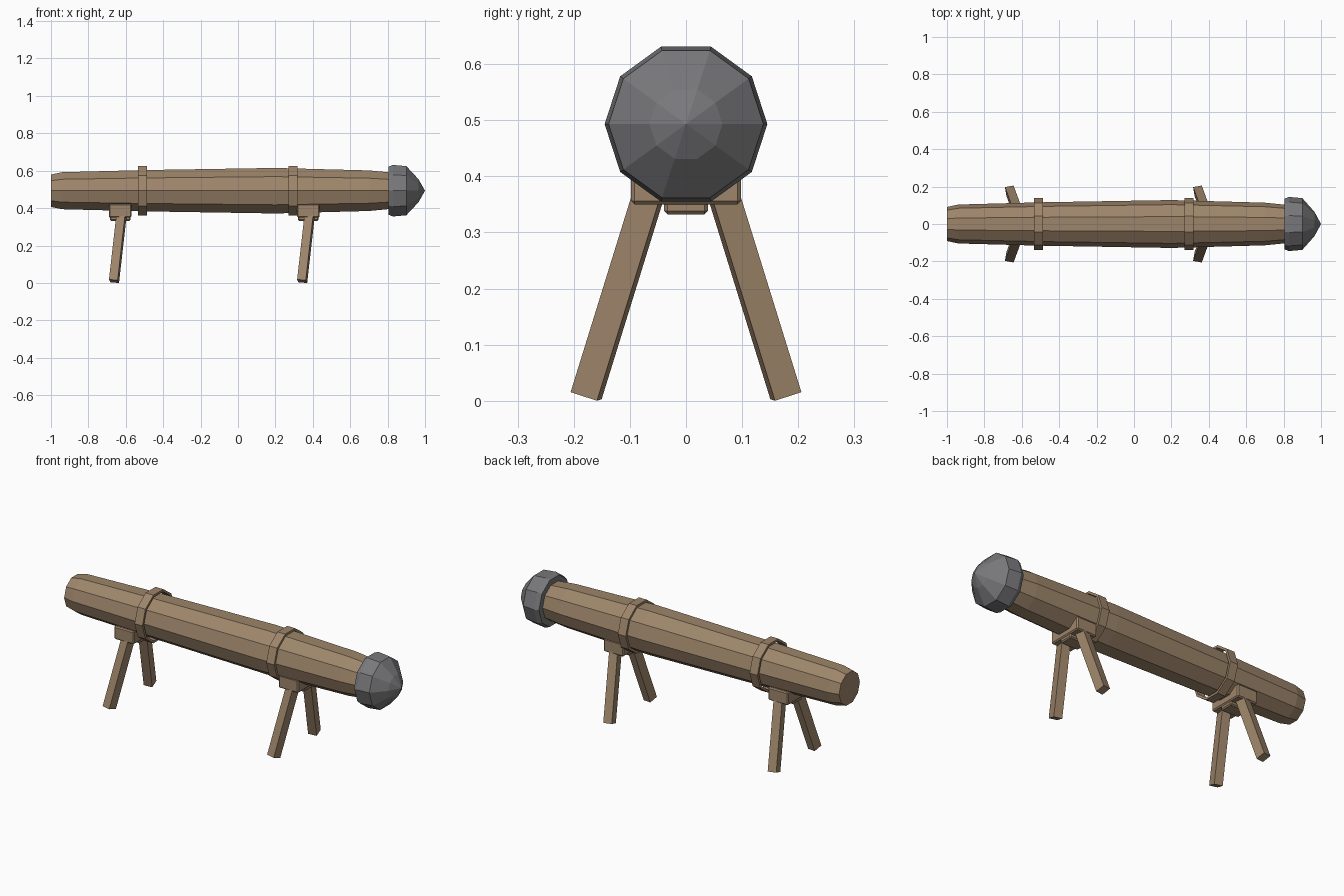
import bpy, bmesh, math
from mathutils import Vector, Matrix

cube = bpy.data.objects.get("Cube")
if cube:
    bpy.data.objects.remove(cube, do_unlink=True)

SIDES = 10
AXIS_Z = 0.493


def material(name, rgb):
    m = bpy.data.materials.new(name)
    m.use_nodes = True
    m.diffuse_color = (*rgb, 1)
    m.node_tree.nodes["Principled BSDF"].inputs["Base Color"].default_value = (*rgb, 1)
    return m


wood = material("wood brown", (0.34, 0.235, 0.145))
iron = material("iron grey", (0.19, 0.19, 0.2))


def finish(bm, name, mat):
    bmesh.ops.recalc_face_normals(bm, faces=bm.faces)
    mesh = bpy.data.meshes.new(name)
    bm.to_mesh(mesh)
    bm.free()
    mesh.materials.append(mat)
    ob = bpy.data.objects.new(name, mesh)
    bpy.context.collection.objects.link(ob)
    return ob


def lathe(name, profile, mat, closed=False):
    """Turn (x, radius) points around the long axis of the ram."""
    bm = bmesh.new()
    rings = []
    for x, r in profile:
        if r == 0:
            rings.append([bm.verts.new((x, 0, AXIS_Z))] * SIDES)
            continue
        angles = [math.tau * i / SIDES for i in range(SIDES)]
        rings.append([bm.verts.new((x, r * math.cos(a), AXIS_Z + r * math.sin(a)))
                      for a in angles])
    pairs = list(zip(rings, rings[1:]))
    if closed:
        pairs.append((rings[-1], rings[0]))
    for a, b in pairs:
        for i in range(SIDES):
            j = (i + 1) % SIDES
            bm.faces.new(dict.fromkeys((a[i], a[j], b[j], b[i])))
    if not closed:
        for ring in (rings[0], rings[-1]):
            if ring[0] is not ring[1]:
                bm.faces.new(ring)
    return finish(bm, name, mat)


def box(name, matrix, mat, bevel=0.0):
    bm = bmesh.new()
    bmesh.ops.create_cube(bm, size=1, matrix=matrix)
    if bevel:
        bmesh.ops.bevel(bm, geom=bm.edges[:], offset=bevel, segments=1, affect='EDGES')
    return finish(bm, name, mat)


def block(name, center, size, mat, bevel):
    return box(name, Matrix.Translation(center) @ Matrix.Diagonal((*size, 1)), mat, bevel)


def leg(name, foot, top, yaw, mat):
    """Square post from foot to top, twisted a little about its length."""
    foot, top = Vector(foot), Vector(top)
    d = (top - foot).normalized()
    u = Vector((math.cos(yaw), math.sin(yaw), 0))
    u = (u - d * u.dot(d)).normalized()
    v = d.cross(u)
    rot = Matrix((u, v, d)).transposed().to_4x4()
    size = Matrix.Diagonal((0.047, 0.05, (top - foot).length, 1))
    return box(name, Matrix.Translation((foot + top) / 2) @ rot @ size, mat)


# Tapered log
lathe("log", [(-1, 0.091), (-0.94, 0.104), (-0.5, 0.116), (0.2, 0.128),
              (0.7, 0.114), (0.82, 0.102)], wood)

# Faceted iron head
lathe("ram_head", [(0.805, 0.135), (0.828, 0.145), (0.9, 0.138),
                   (0.965, 0.065), (1, 0)], iron)

# Straps around the log
for name, x in (("rear_band", -0.511), ("front_band", 0.295)):
    lathe(name, [(x - 0.024, 0.127), (x - 0.024, 0.14),
                 (x + 0.024, 0.14), (x + 0.024, 0.127)], wood, closed=True)

# Trestles: saddle, centre block and splayed legs
for end, x in (("rear", -0.63), ("front", 0.376)):
    block(end + "_saddle", (x, 0, 0.386), (0.122, 0.196, 0.072), wood, 0.006)
    block(end + "_centre_block", (x, 0, 0.349), (0.11, 0.078, 0.034), wood, 0.006)
    for side, s in (("left", 1), ("right", -1)):
        leg(f"{end}_{side}_leg", (x - 0.033, s * 0.178, 0.009),
            (x + 0.008, s * 0.066, 0.37), s * 0.16, wood)
